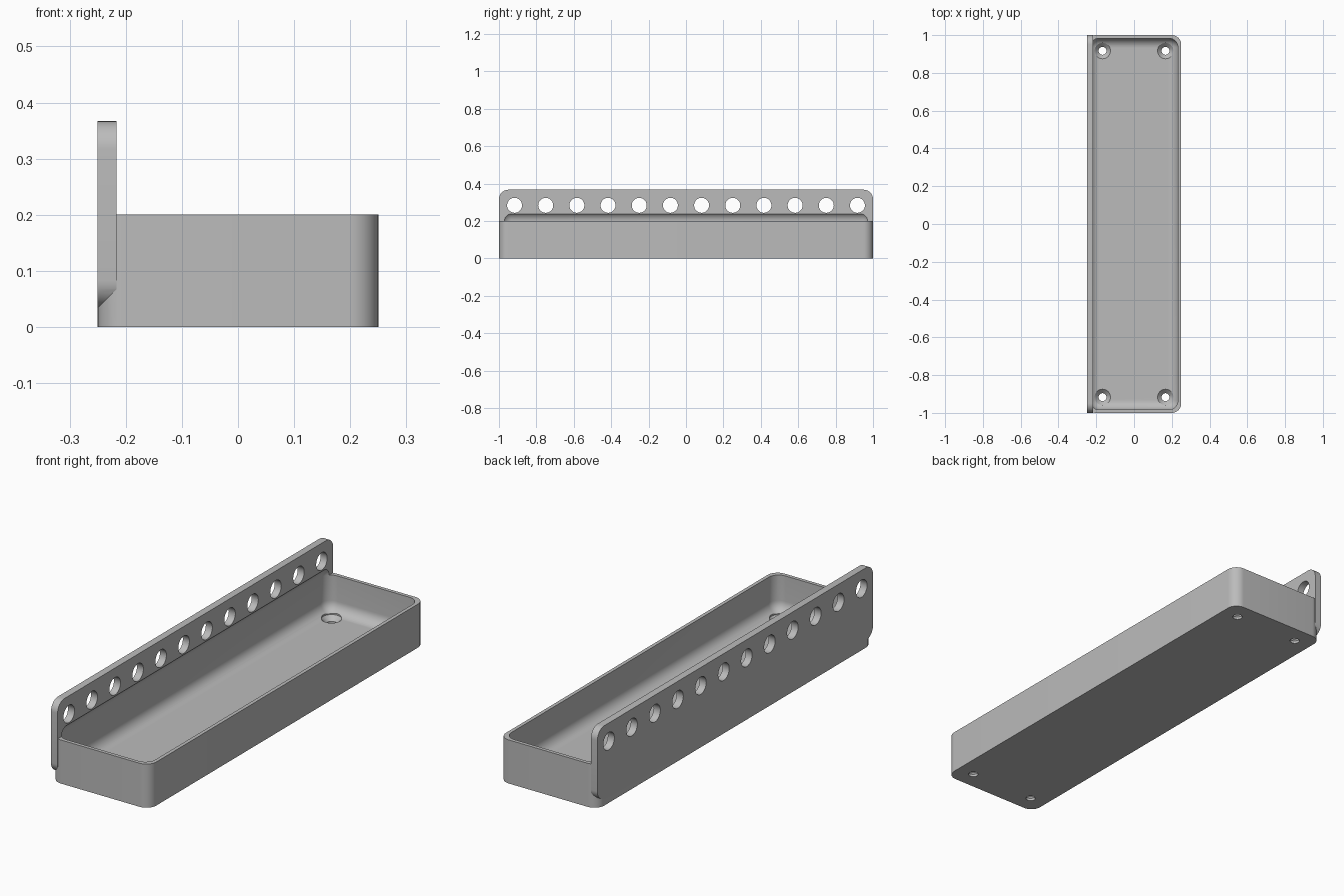
import bpy
import bmesh
from math import pi, radians
from mathutils import Matrix, Vector

if "Cube" in bpy.data.objects:
    bpy.data.objects.remove(bpy.data.objects["Cube"], do_unlink=True)

U = 1 / 60          # one design unit
R = 3 * U           # shared corner radius

grey = bpy.data.materials.new("plain grey")
grey.use_nodes = True
colour = (0.5, 0.5, 0.5, 1)
grey.diffuse_color = colour
grey.node_tree.nodes["Principled BSDF"].inputs["Base Color"].default_value = colour


def to_object(name, bm):
    bmesh.ops.recalc_face_normals(bm, faces=bm.faces)
    mesh = bpy.data.meshes.new(name)
    bm.to_mesh(mesh)
    bm.free()
    mesh.materials.append(grey)
    obj = bpy.data.objects.new(name, mesh)
    bpy.context.collection.objects.link(obj)
    return obj


def rounded_box(name, low, high, axis=None):
    """Box with the edges along one axis rounded, or all edges if axis is None."""
    low, high = Vector(low), Vector(high)
    bm = bmesh.new()
    bmesh.ops.create_cube(bm, size=1)
    bmesh.ops.scale(bm, vec=high - low, verts=bm.verts)
    bmesh.ops.translate(bm, vec=(low + high) / 2, verts=bm.verts)
    edges = [e for e in bm.edges if axis is None
             or abs(e.verts[0].co[axis] - e.verts[1].co[axis]) > 1e-4]
    bmesh.ops.bevel(bm, geom=edges, offset=R, segments=10, profile=0.5,
                    affect='EDGES')
    return to_object(name, bm)


def add_cone(bm, r1, r2, depth, matrix):
    bmesh.ops.create_cone(bm, cap_ends=True, segments=40, radius1=r1,
                          radius2=r2, depth=depth, matrix=matrix)


def combine(target, other, operation):
    mod = target.modifiers.new(operation.lower(), 'BOOLEAN')
    mod.object = other
    mod.operation = operation
    mod.solver = 'EXACT'
    bpy.context.view_layer.objects.active = target
    bpy.ops.object.modifier_apply(modifier=mod.name)
    bpy.data.objects.remove(other, do_unlink=True)


# Tray body and the upright mounting plate along its right side
tray = rounded_box("tray_with_mounting_plate", (-0.25, -1, 0), (0.25, 1, 0.2), axis=2)
plate = rounded_box("plate", (-0.25, -1, 2 * U), (-0.25 + 2 * U, 1, 22 * U), axis=0)
combine(tray, plate, 'UNION')

# Rounded cavity, which also undercuts the plate
cavity = rounded_box("cavity", (-14 * U, -59 * U, 2 * U), (14 * U, 59 * U, 15 * U))
combine(tray, cavity, 'DIFFERENCE')

# Row of round holes through the plate
bm = bmesh.new()
for i in range(12):
    place = Matrix.Translation((-0.235, (i - 5.5) * 10 * U, 17 * U))
    add_cone(bm, 0.04, 0.04, 0.2, place @ Matrix.Rotation(pi / 2, 4, 'Y'))
combine(tray, to_object("plate_holes", bm), 'DIFFERENCE')

# Countersunk screw holes in the floor corners: a turned profile per hole
profile = [(0, -0.05), (0.021, -0.05), (0.021, 0.012), (0.042, 0.033),
           (0.042, 0.08), (0, 0.08)]
bm = bmesh.new()
for x in (-10 * U, 10 * U):
    for y in (-55 * U, 55 * U):
        verts = [bm.verts.new((x + r, y, z)) for r, z in profile]
        edges = [bm.edges.new(pair) for pair in zip(verts, verts[1:])]
        bmesh.ops.spin(bm, geom=verts + edges, cent=(x, y, 0), axis=(0, 0, 1),
                       angle=2 * pi, steps=40)
bmesh.ops.remove_doubles(bm, verts=bm.verts, dist=1e-5)
combine(tray, to_object("screw_holes", bm), 'DIFFERENCE')

# Smooth fillets, crisp edges
bpy.ops.object.select_all(action='DESELECT')
tray.select_set(True)
bpy.context.view_layer.objects.active = tray
bpy.ops.object.shade_smooth_by_angle(angle=radians(30))
